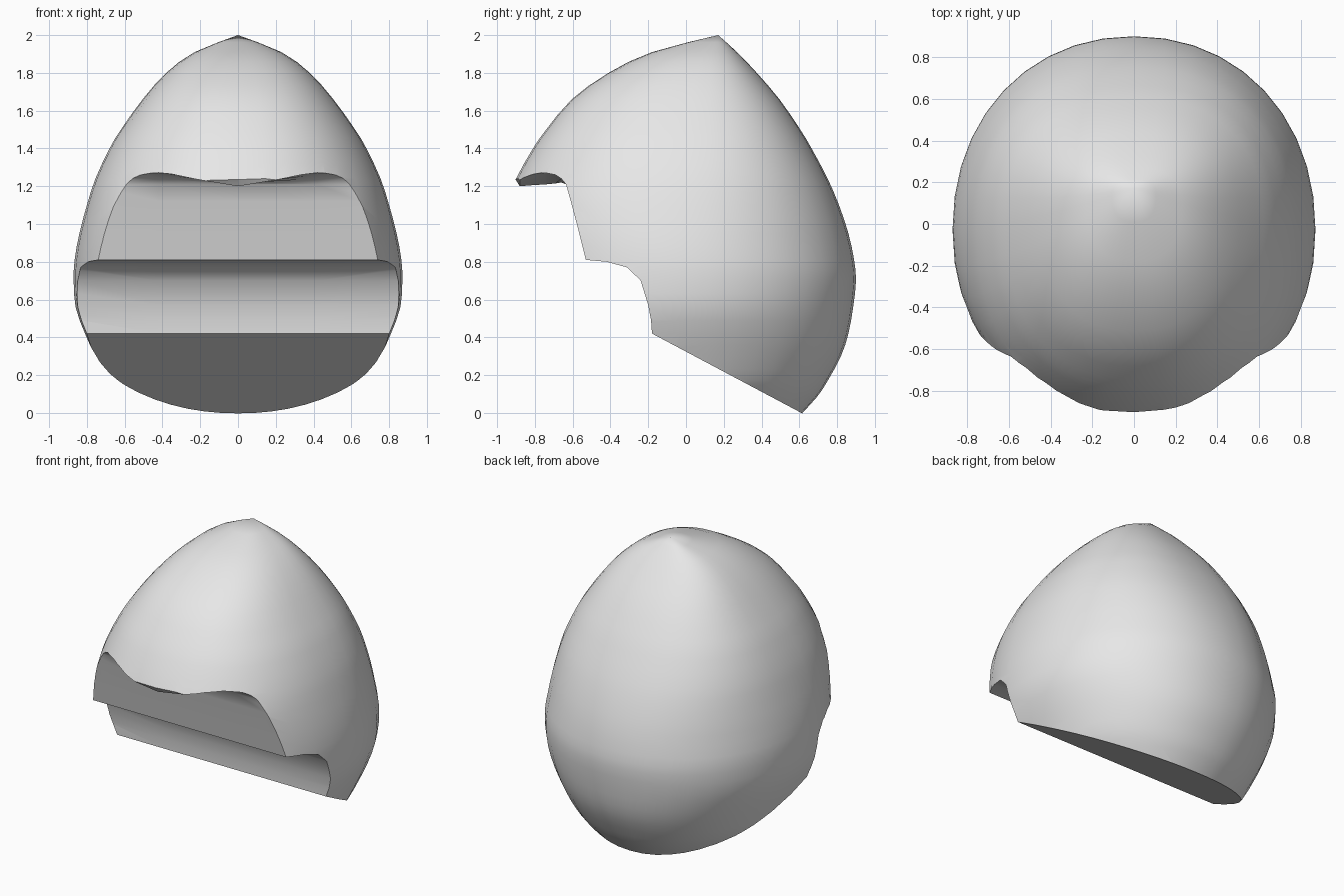
import bpy, bmesh, math

if "Cube" in bpy.data.objects:
    bpy.data.objects.remove(bpy.data.objects["Cube"])

grey = bpy.data.materials.new("plain_grey")
grey.diffuse_color = (0.8, 0.8, 0.8, 1)
grey.use_nodes = True
grey.node_tree.nodes["Principled BSDF"].inputs["Base Color"].default_value = grey.diffuse_color


def make_object(name, bm):
    bmesh.ops.recalc_face_normals(bm, faces=bm.faces)
    mesh = bpy.data.meshes.new(name)
    bm.to_mesh(mesh)
    bm.free()
    mesh.materials.append(grey)
    ob = bpy.data.objects.new(name, mesh)
    bpy.context.collection.objects.link(ob)
    return ob


def bridge(bm, a, b):
    for i in range(len(a)):
        j = (i + 1) % len(a)
        bm.faces.new((a[i], a[j], b[j], b[i]))


def smooth_rows(rows):
    """Insert a rounded in-between row after each row."""
    out = []
    for i in range(len(rows) - 1):
        p, q = rows[i], rows[i + 1]
        o, r = rows[max(i - 1, 0)], rows[min(i + 2, len(rows) - 1)]
        out += [p, tuple((9 * (b + c) - a - d) / 16
                         for a, b, c, d in zip(o, p, q, r))]
    return out + [rows[-1]]


# Pointed egg shell: height, half width, front y, back y
RINGS = [
    (2.0, 0, .17, .17), (1.91, .23, -.18, .27), (1.80, .38, -.41, .375),
    (1.66, .505, -.605, .495), (1.50, .62, -.74, .605),
    (1.40, .68, -.81, .665), (1.24, .755, -.90, .75), (1.10, .80, -.955, .81),
    (.95, .84, -.965, .86), (.81, .865, -.955, .89), (.70, .87, -.955, .90),
    (.56, .86, -.95, .885), (.42, .81, -.93, .86), (.30, .755, -.90, .82),
    (.17, .69, -.83, .75), (.08, .617, -.77, .69), (-.05, .51, -.65, .57)]
SIDES = 40


def bulge(v, power):
    return math.copysign(abs(v) ** (2 / power), v)


def section(z, w, front, back):
    """Rounded outline, widest nearer the tip's y and squarer towards the top."""
    mid = (front + back) / 2
    lift = max(0, z - .9)
    if lift:
        mid += .5 * (-.04 + .19 * lift - mid)
    power = 2.1 + .4 * lift
    pts = []
    for i in range(SIDES):
        t = 2 * math.pi * i / SIDES
        s = math.sin(t)
        reach = back - mid if s > 0 else mid - front
        pts.append((w * bulge(math.cos(t), power),
                    mid + reach * bulge(s, power), z))
    return pts


bm = bmesh.new()
tip = bm.verts.new((0, .17, 2))
rings = [[bm.verts.new(p) for p in section(*row)]
         for row in smooth_rows(RINGS)[1:]]
for i in range(SIDES):
    bm.faces.new((tip, rings[0][i], rings[0][(i + 1) % SIDES]))
for a, b in zip(rings, rings[1:]):
    bridge(bm, a, b)
bm.faces.new(rings[-1])
shell = make_object("pointed_shell", bm)

# Stepped cutter: (y, z, arch height); the arch sinks to the centre line
PROFILE = [
    (-1.3, 1.24, .03), (-.905, 1.24, .03), (-.88, 1.20, .07),
    (-.82, 1.205, .07), (-.74, 1.21, .06), (-.69, 1.215, .045),
    (-.66, 1.22, .02), (-.635, 1.21, 0), (-.61, 1.12, 0),
    (-.57, .97, 0), (-.53, .81, 0), (-.42, .80, 0), (-.31, .77, 0),
    (-.24, .70, 0), (-.20, .57, 0), (-.185, .49, 0), (-.18, .42, 0),
    (1.0, -.207, 0), (1.0, -.5, 0), (-1.3, -.5, 0)]
bm = bmesh.new()
slices = [[bm.verts.new((x, y, z + arch * min(1, abs(x) / .42)))
           for y, z, arch in PROFILE] for x in (-1.2, -.42, 0, .42, 1.2)]
for a, b in zip(slices, slices[1:]):
    bridge(bm, a, b)
bm.faces.new(slices[0])
bm.faces.new(slices[-1])
cutter = make_object("step_cutter", bm)
cutter.hide_render = True

# Carve the steps and sloping base out of the shell
mod = shell.modifiers.new("steps", 'BOOLEAN')
mod.operation = 'DIFFERENCE'
mod.solver = 'EXACT'
mod.object = cutter
bpy.context.view_layer.objects.active = shell
shell.select_set(True)
bpy.ops.object.modifier_apply(modifier=mod.name)
bpy.data.objects.remove(cutter)
bpy.ops.object.shade_smooth_by_angle(angle=math.radians(45))
